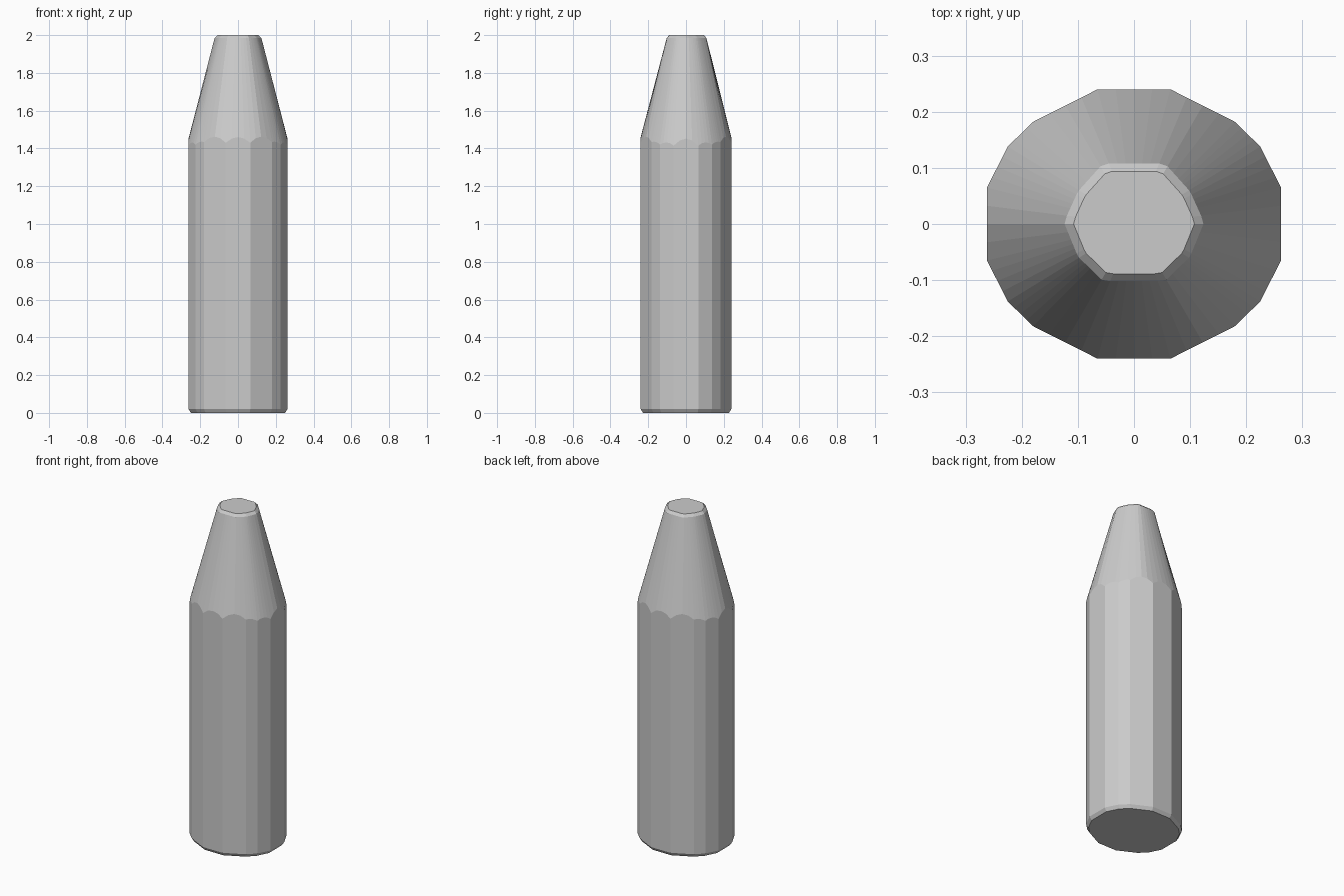
import bpy, bmesh
from mathutils import Vector

cube = bpy.data.objects.get("Cube")
if cube:
    bpy.data.objects.remove(cube)

grey = bpy.data.materials.new("plain_grey")
grey.use_nodes = True
grey.diffuse_color = (0.6, 0.6, 0.6, 1)
grey.node_tree.nodes["Principled BSDF"].inputs["Base Color"].default_value = (0.6, 0.6, 0.6, 1)

SEGMENTS = 4     # columns per flat side of the barrel
SLOPE = 0.25     # widening of the taper per unit of height


def mirrored_outline(quarter):
    """Closed outline, anticlockwise, from one quarter of corners."""
    right = [(x, -y) for x, y in reversed(quarter)] + quarter
    left = [(-x, -y) for x, y in right]
    return [Vector(p) for p in right + left]


def along_outline(outline):
    """Split every side of an outline into equal columns."""
    return [a.lerp(b, i / SEGMENTS)
            for a, b in zip(outline, outline[1:] + outline[:1])
            for i in range(SEGMENTS)]


def ray_to_outline(direction, outline):
    """Point where a ray from the centre meets a convex outline."""
    hits = []
    for a, b in zip(outline, outline[1:] + outline[:1]):
        side = b - a
        det = direction.cross(side)
        if det > 1e-9:
            hits.append(a.cross(side) / det)
    return direction * min(hits)


def taper_height(p):
    """Height at which the taper cuts the barrel wall at p."""
    low, high = 0.0, 1.0
    for _ in range(30):
        t = (low + high) / 2
        inside = (p.x / (0.125 + SLOPE * t)) ** 2 + (p.y / (0.105 + SLOPE * t)) ** 2 < 1
        low, high = (low, t) if inside else (t, high)
    return 2 - high


# Barrel and tip outlines
barrel = along_outline(mirrored_outline([(0.262, 0.065), (0.225, 0.138), (0.18, 0.182), (0.065, 0.24)]))
tip_right = [(0.055, -0.102), (0.1, -0.058), (0.125, 0.003), (0.1, 0.058), (0.055, 0.108)]
tip = [Vector(p) for p in tip_right + [(-x, y) for x, y in reversed(tip_right)]]
tip_ring = [ray_to_outline(p, tip) for p in barrel]

# Rings from the bevelled foot, up the scalloped wall and taper, to the bevelled tip
rings = [
    [(p.x * 0.95, p.y * 0.95, 0) for p in barrel],
    [(p.x, p.y, 0.02) for p in barrel],
    [(p.x, p.y, taper_height(p)) for p in barrel],
    [(p.x, p.y, 1.985) for p in tip_ring],
    [(p.x * 0.87, p.y * 0.87, 2) for p in tip_ring],
]

bm = bmesh.new()
loops = [[bm.verts.new(co) for co in ring] for ring in rings]
count = len(barrel)
for lower, upper in zip(loops, loops[1:]):
    for i in range(count):
        j = (i + 1) % count
        bm.faces.new((lower[i], lower[j], upper[j], upper[i]))
bm.faces.new(list(reversed(loops[0])))
bm.faces.new(loops[-1])
bmesh.ops.recalc_face_normals(bm, faces=bm.faces)

mesh = bpy.data.meshes.new("tapered_barrel")
bm.to_mesh(mesh)
bm.free()
mesh.materials.append(grey)
bpy.context.collection.objects.link(bpy.data.objects.new("tapered_barrel", mesh))
